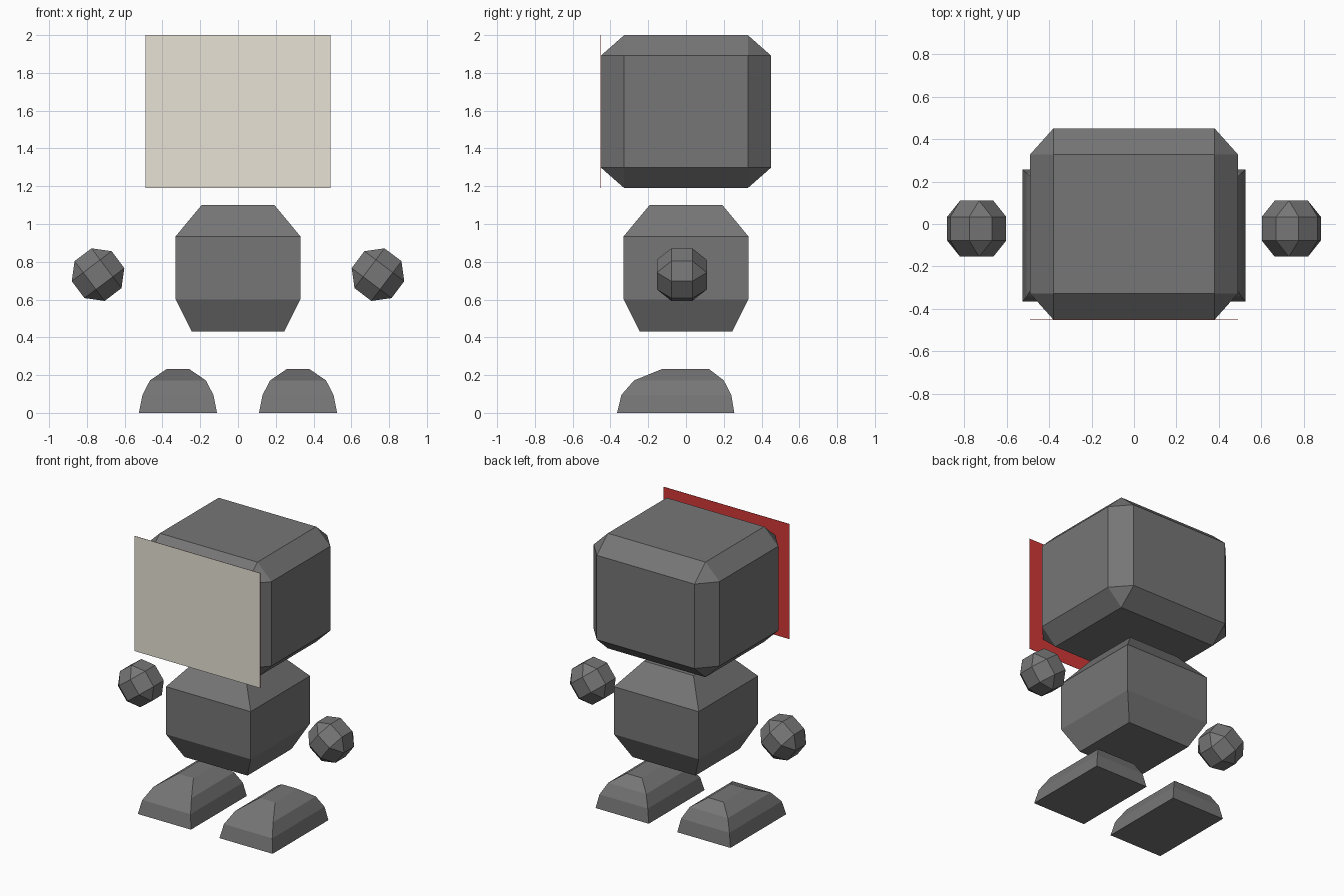
import bpy, bmesh, math
from mathutils import Matrix, Vector

default = bpy.data.objects.get("Cube")
if default:
    bpy.data.objects.remove(default, do_unlink=True)


def material(name, rgb):
    m = bpy.data.materials.new(name)
    m.use_nodes = True
    m.diffuse_color = (*rgb, 1)
    bsdf = m.node_tree.nodes["Principled BSDF"]
    bsdf.inputs["Base Color"].default_value = (*rgb, 1)
    bsdf.inputs["Roughness"].default_value = 0.8
    return m


GREY = material("mid grey", (0.18, 0.18, 0.18))
CREAM = material("cream", (0.86, 0.82, 0.72))
RED = material("red", (0.65, 0.04, 0.04))


def add_object(name, bm, *mats):
    bmesh.ops.recalc_face_normals(bm, faces=bm.faces)
    mesh = bpy.data.meshes.new(name)
    bm.to_mesh(mesh)
    bm.free()
    for m in mats:
        mesh.materials.append(m)
    obj = bpy.data.objects.new(name, mesh)
    bpy.context.collection.objects.link(obj)
    return obj


def chamfered_box(name, centre, half, inner, turn=0):
    """Box with one-step chamfers: each face is pushed out to half, its rim kept at inner."""
    bm = bmesh.new()
    for axis in range(3):
        for sx in (-1, 1):
            for sy in (-1, 1):
                for sz in (-1, 1):
                    co = Vector((sx * inner[0], sy * inner[1], sz * inner[2]))
                    co[axis] = (sx, sy, sz)[axis] * half[axis]
                    bm.verts.new(co)
    bmesh.ops.convex_hull(bm, input=bm.verts[:])
    bmesh.ops.dissolve_limit(bm, angle_limit=0.01, verts=bm.verts[:], edges=bm.edges[:])
    bm.transform(Matrix.Translation(centre) @ Matrix.Rotation(turn, 4, "Y"))
    return add_object(name, bm, GREY)


def stacked_block(name, x, levels):
    """Loft through rectangles given as (z, half width, front y, back y)."""
    bm = bmesh.new()
    rings = []
    for z, w, front, back in levels:
        corners = ((x - w, front), (x + w, front), (x + w, back), (x - w, back))
        rings.append([bm.verts.new((cx, cy, z)) for cx, cy in corners])
    for low, high in zip(rings, rings[1:]):
        for i in range(4):
            j = (i + 1) % 4
            bm.faces.new((low[i], low[j], high[j], high[i]))
    bm.faces.new(rings[0][::-1])
    bm.faces.new(rings[-1])
    return add_object(name, bm, GREY)


# Head
chamfered_box("head", (0, 0, 1.595), (0.49, 0.45, 0.405), (0.38, 0.327, 0.297))

# Face plate: cream at the front, red behind
bm = bmesh.new()
bmesh.ops.create_cube(bm, size=1)
bm.transform(Matrix.Translation((0, -0.452, 1.595)) @ Matrix.Diagonal((0.98, 0.002, 0.81, 1)))
for face in bm.faces:
    face.normal_update()
    face.material_index = 0 if face.normal.y < -0.5 else 1
add_object("face_plate", bm, CREAM, RED)

# Body
stacked_block("body", 0, [(z, w, -w, w) for z, w in
              ((0.43, 0.245), (0.6, 0.33), (0.935, 0.33), (1.1, 0.193))])

# Hands and feet
for side, s in (("left", 1), ("right", -1)):
    chamfered_box(side + "_hand", (s * 0.741, -0.022, 0.732),
                  (0.132,) * 3, (0.056,) * 3, s * math.radians(37))
    stacked_block(side + "_foot", s * 0.318, [
        (0, 0.207, -0.365, 0.256),
        (0.095, 0.188, -0.342, 0.24),
        (0.172, 0.148, -0.275, 0.2),
        (0.232, 0.06, -0.127, 0.122)])
